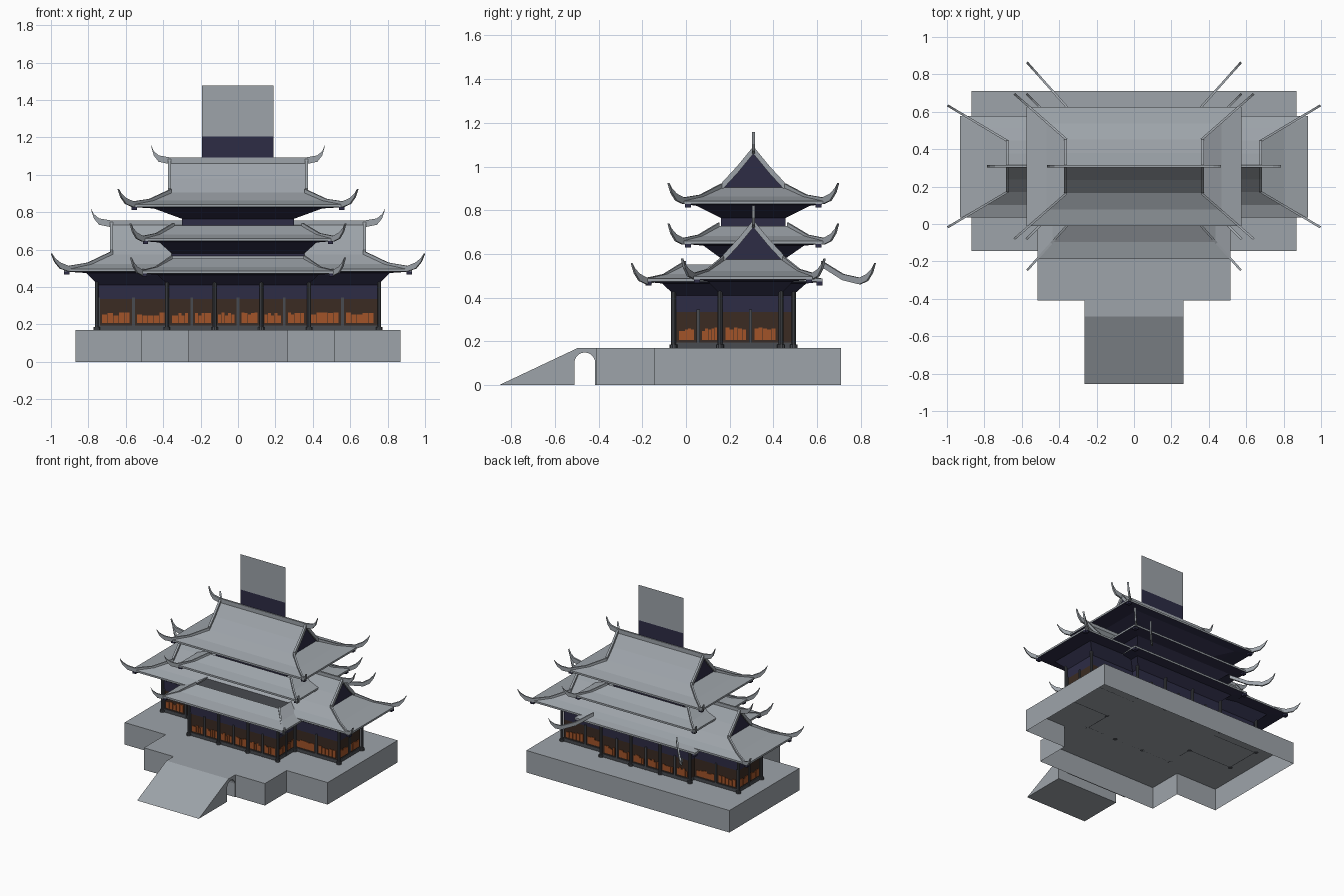
import bpy, bmesh, math, random
from mathutils import Vector

if "Cube" in bpy.data.objects:
    bpy.data.objects.remove(bpy.data.objects["Cube"])

random.seed(4)
YC = 0.308  # centre line of the tower in y


def mat(name, col):
    m = bpy.data.materials.new(name)
    m.diffuse_color = (*col, 1)
    m.use_nodes = True
    m.node_tree.nodes["Principled BSDF"].inputs["Base Color"].default_value = m.diffuse_color
    return m


GREY = mat("grey stone and tile", (0.34, 0.37, 0.40))
NAVY = mat("dark navy timber", (0.026, 0.025, 0.06))
ORANGE = mat("orange glow", (0.36, 0.088, 0.022))
BROWN = mat("dark brown lattice", (0.043, 0.024, 0.016))
POST = mat("charcoal post", (0.065, 0.07, 0.08))
MATS = [GREY, NAVY, ORANGE, BROWN, POST]
G, N, O, B, P = range(5)


def finish(name, bm, mi=None):
    me = bpy.data.meshes.new(name)
    if mi is not None:
        for f in bm.faces:
            f.material_index = mi
    bm.to_mesh(me)
    bm.free()
    for m in MATS:
        me.materials.append(m)
    ob = bpy.data.objects.new(name, me)
    bpy.context.collection.objects.link(ob)
    return ob


def loft(name, rings, mats, cap=None, gable_from=99):
    """Stack of rectangles (half x, y0, y1, z), one material per band."""
    bm = bmesh.new()
    vs = [[bm.verts.new(p) for p in ((-h, a, z), (h, a, z), (h, b, z), (-h, b, z))]
          for h, a, b, z in rings]
    for k in range(len(vs) - 1):
        for i in range(4):
            j = (i + 1) % 4
            f = bm.faces.new((vs[k][i], vs[k][j], vs[k + 1][j], vs[k + 1][i]))
            f.material_index = N if k >= gable_from and i in (1, 3) else mats[k]
    if cap is not None:
        bm.faces.new(vs[-1]).material_index = cap
    return finish(name, bm)


def add_box(bm, x0, x1, y0, y1, z0, z1):
    v = [bm.verts.new((x, y, z)) for z in (z0, z1)
         for x, y in ((x0, y0), (x1, y0), (x1, y1), (x0, y1))]
    bm.faces.new(v[3::-1])
    bm.faces.new(v[4:])
    for i in range(4):
        j = (i + 1) % 4
        bm.faces.new((v[i], v[j], v[4 + j], v[4 + i]))


def add_plank(bm, path, w, heights):
    """Upright beam swept along a path that is straight in plan."""
    p = [Vector(q) for q in path]
    d = p[-1] - p[0]
    s = Vector((-d.y, d.x, 0)).normalized() * w / 2
    rings = []
    for q, h in zip(p, heights):
        u = Vector((0, 0, h / 2))
        rings.append([bm.verts.new(c) for c in (q - s - u, q + s - u, q + s + u, q - s + u)])
    for a, b in zip(rings, rings[1:]):
        for i in range(4):
            j = (i + 1) % 4
            bm.faces.new((a[i], a[j], b[j], b[i]))
    bm.faces.new(rings[0])
    bm.faces.new(rings[-1][::-1])
    bmesh.ops.recalc_face_normals(bm, faces=bm.faces)


def roof(name, wall, zw, flare, outer, ze, inner, zi, ridge=None, cap=G):
    """Flared underside, eave edge, curved tile skirt and optional gabled top."""
    lerp = [o + (i - o) * 0.5 for o, i in zip(outer, inner)]
    rings = [(*wall, zw), (*flare, ze - 0.022), (*outer, ze - 0.014), (*outer, ze),
             (*lerp, ze + 0.32 * (zi - ze)), (*inner, zi)]
    mats = [N, N, G, G, G, G, G]
    if ridge:
        h, a, b = inner
        c = (a + b) / 2
        rings += [(h, c + (a - c) * .5, c + (b - c) * .5, zi + (ridge - zi) * 0.47),
                  (h, c - 0.004, c + 0.004, ridge)]
    else:
        rings.append((*inner, zi - 0.01))
    loft(name, rings, mats, cap, 5 if ridge else 99)


def hips(name, x0, y0, zi, x1, y1, ze):
    """Four upswept corner ridges, mirrored in x and about the tower centre."""
    bm = bmesh.new()
    prof = [(0, zi), (.4, ze + .3 * (zi - ze)), (.72, ze + .008), (.86, ze + .025),
            (.95, ze + .055), (1, ze + .088)]
    for sx in (-1, 1):
        for sy in (-1, 1):
            add_plank(bm, [(sx * (x0 + (x1 - x0) * t), YC + sy * (YC - y0 - (y1 - y0) * t), z)
                           for t, z in prof], 0.012, [.026, .028, .03, .032, .02, .003])
    finish(name, bm, G)


def crest(name, gx, z, zi, tip, y0):
    """Main ridge with horned ends, plus sloping gable boards."""
    bm = bmesh.new()
    horn = [(gx, z), (gx + .6 * tip, z + .012), (gx + .85 * tip, z + .04), (gx + tip, z + .082)]
    path = [(-x, YC, q) for x, q in horn[::-1]] + [(x, YC, q) for x, q in horn]
    hh = [.036, .034, .024, .003]
    add_plank(bm, path, 0.014, hh[::-1] + hh)
    for sx in (-1, 1):
        for sy in (-1, 1):
            dy = YC - y0
            add_plank(bm, [(sx * gx, YC, z), (sx * gx, YC + sy * dy * .5, zi + (z - zi) * .47),
                           (sx * gx, YC + sy * dy, zi)], 0.016, [.034] * 3)
    finish(name, bm, G)


# stone platform: stepped outline, open underneath
bm = bmesh.new()
half = [(0.517, -0.41), (0.517, -0.145), (0.868, -0.145), (0.868, 0.71)]
pts = half + [(-x, y) for x, y in half[::-1]]
lo = [bm.verts.new((x, y, 0)) for x, y in pts]
hi = [bm.verts.new((x, y, 0.17)) for x, y in pts]
bm.faces.new(hi)
for i in range(8):
    j = (i + 1) % 8
    bm.faces.new((lo[i], lo[j], hi[j], hi[i]))
finish("platform", bm, G)

# entrance ramp with an arched passage
arch = [(-0.463 + 0.0475 * math.cos(a), 0.102 + 0.0475 * math.sin(a))
        for a in (math.pi * (1 - i / 10) for i in range(11))]
prof = [(-0.855, 0), (-0.5105, 0)] + arch + [(-0.4155, 0), (-0.41, 0), (-0.41, 0.17), (-0.495, 0.17)]
bm = bmesh.new()
face = bm.faces.new([bm.verts.new((-0.264, y, z)) for y, z in prof])
ext = bmesh.ops.extrude_face_region(bm, geom=[face], use_keep_orig=True)
bmesh.ops.translate(bm, vec=(0.528, 0, 0),
                    verts=[v for v in ext["geom"] if isinstance(v, bmesh.types.BMVert)])
bmesh.ops.recalc_face_normals(bm, faces=bm.faces)
finish("ramp", bm, G)

# ground floor walls in horizontal bands
HALL, WING = (0.372, -0.05, 0.487), (0.745, 0.162, 0.428)
for nm, r in (("hall_walls", HALL), ("wing_walls", WING)):
    loft(nm, [(*r, z) for z in (0.17, 0.195, 0.335, 0.43)], [P, B, N])

# orange window glow (ragged plates), mullions and rails on each wall run
runs = []  # (axis, fixed coordinate, outward sign, start, end, panels)
for s in (-1, 1):
    a, b = sorted((s * 0.372, s * 0.745))
    runs += [("x", 0.162, -1, a, b, 2), ("x", 0.428, 1, a, b, 2),
             ("y", s * 0.745, s, 0.162, 0.428, 2), ("y", s * 0.372, s, -0.05, 0.162, 2)]
runs += [("x", -0.05, -1, -0.372, 0.372, 6), ("x", 0.487, 1, -0.372, 0.372, 6)]
glow, frame = bmesh.new(), bmesh.new()


def on_wall(bm, run, u0, u1, z0, z1, t):
    c0, c1 = sorted((run[1], run[1] + run[2] * t))
    add_box(bm, *((u0, u1, c0, c1) if run[0] == "x" else (c0, c1, u0, u1)), z0, z1)


for run in runs:
    a, b, n = run[3:]
    w = (b - a) / n
    for k in range(n):
        u = a + k * w
        cells = 5
        cw = (w - 0.036) / cells
        for c in range(cells):
            top = 0.248 + random.choice((0, 0.006, 0.012, 0.016))
            on_wall(glow, run, u + .018 + c * cw, u + .018 + (c + .92) * cw, 0.207, top, 0.004)
        on_wall(frame, run, u - 0.007, u + 0.007, 0.17, 0.345, 0.008)
    on_wall(frame, run, a, b, 0.17, 0.195, 0.006)
finish("window_glow", glow, O)
finish("window_frames", frame, P)

# round columns on stone discs
bm = bmesh.new()
spots = [(x, y) for s in (-1, 1) for x, y in
         ((s * .755, .155), (s * .755, .435), (s * .38, -.057), (s * .38, .155),
          (s * .125, -.057), (s * .38, .493), (s * .125, .493))]
for x, y in spots:
    for r, z0, z1 in ((0.011, 0.17, 0.43), (0.018, 0.17, 0.186)):
        res = bmesh.ops.create_cone(bm, cap_ends=True, segments=10, radius1=r, radius2=r, depth=z1 - z0)
        bmesh.ops.translate(bm, verts=res["verts"], vec=(x, y, (z0 + z1) / 2))
finish("columns", bm, P)

# wing roof, gabled
roof("wing_roof", WING, 0.41, (0.81, 0.10, 0.49), (0.93, 0.035, 0.578), 0.497,
     (0.672, 0.17, 0.446), 0.575, ridge=0.735)
hips("wing_hips", 0.672, 0.175, 0.58, 0.997, -0.018, 0.49)
crest("wing_crest", 0.677, 0.738, 0.58, 0.11, 0.17)

# front hall roof skirt; its rear ridges overshoot the shorter back eave
roof("hall_roof", HALL, 0.41, (0.43, -0.11, 0.55), (0.515, -0.187, 0.625), 0.487,
     (0.355, -0.005, 0.45), 0.552, cap=P)
hips("hall_hips", 0.355, -0.005, 0.555, 0.572, -0.248, 0.468)

# middle tier
loft("middle_walls", [(0.355, 0.16, 0.456, 0.5), (0.355, 0.16, 0.456, 0.59)], [N])
roof("middle_roof", (0.355, 0.16, 0.456), 0.58, (0.42, 0.08, 0.54), (0.515, -0.01, 0.626), 0.66,
     (0.345, 0.15, 0.466), 0.728)
hips("middle_hips", 0.345, 0.15, 0.73, 0.575, -0.08, 0.65)

# upper tier, gabled
loft("upper_walls", [(0.30, 0.16, 0.456, 0.7), (0.30, 0.16, 0.456, 0.77)], [N])
roof("upper_roof", (0.30, 0.16, 0.456), 0.765, (0.45, 0.05, 0.566), (0.575, -0.01, 0.626), 0.842,
     (0.36, 0.165, 0.451), 0.905, ridge=1.065)
hips("upper_hips", 0.36, 0.165, 0.91, 0.64, -0.08, 0.835)
crest("upper_crest", 0.365, 1.075, 0.91, 0.1, 0.165)

# dark beam ends under the eave corners
bm = bmesh.new()
for x, y0, y1, z in ((0.915, 0.05, 0.563, 0.474), (0.5, -0.172, 0.61, 0.464),
                     (0.555, 0.01, 0.606, 0.82), (0.495, 0.01, 0.606, 0.638)):
    for s in (-1, 1):
        for y in (y0, y1):
            add_box(bm, s * x - .014, s * x + .014, y - .014, y + .014, z - .008, z + .012)
finish("eave_beam_ends", bm, N)

# thin upright panel above the top ridge, navy below and grey above
bm = bmesh.new()
cols = [[bm.verts.new((x, YC, z)) for x in (-0.193, 0.19)] for z in (1.09, 1.205, 1.478)]
for k, m in ((0, N), (1, G)):
    f = bm.faces.new((cols[k][0], cols[k][1], cols[k + 1][1], cols[k + 1][0]))
    f.material_index = m
finish("ridge_panel", bm)
